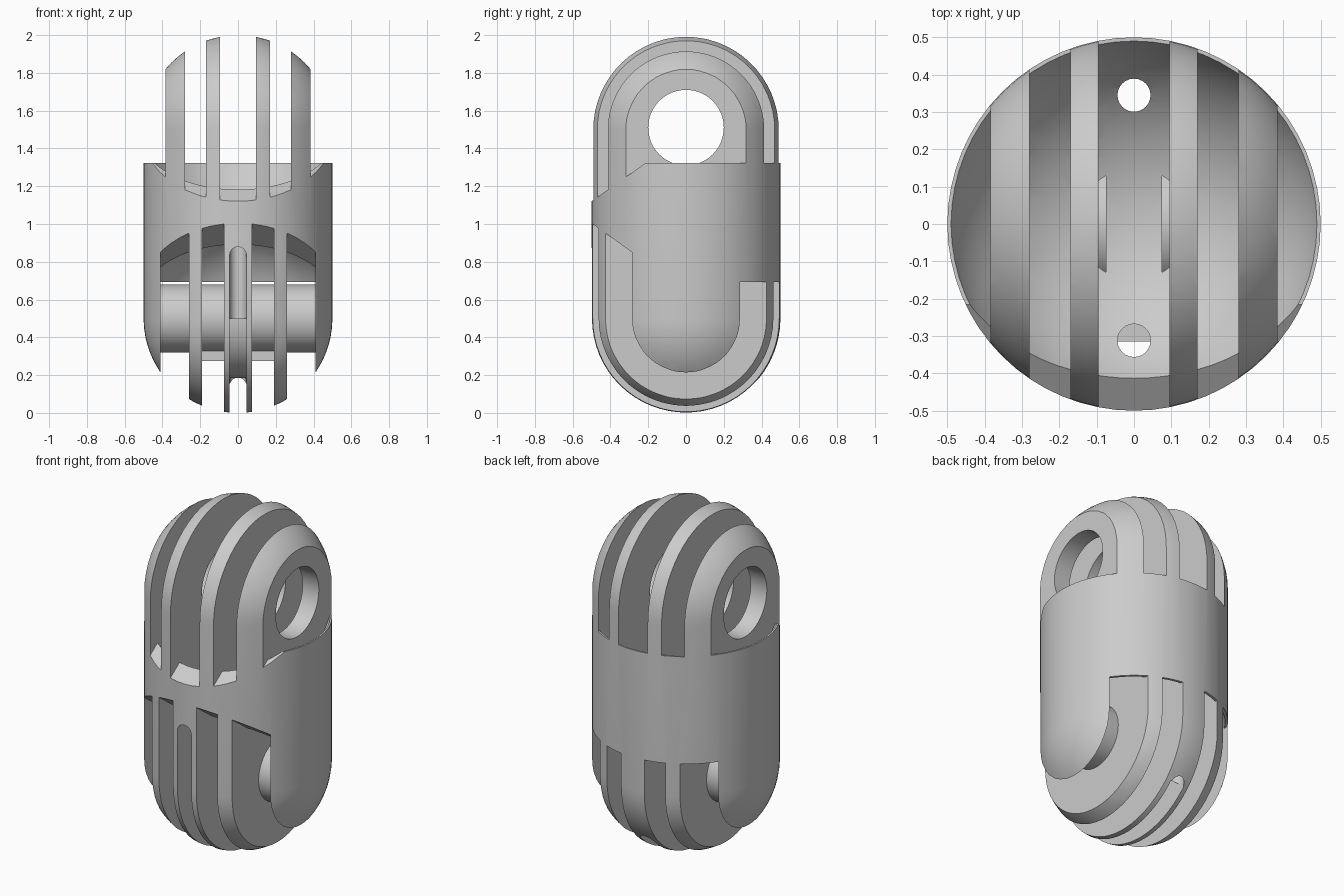
import bpy, bmesh, math
from mathutils import Matrix

if "Cube" in bpy.data.objects:
    bpy.data.objects.remove(bpy.data.objects["Cube"])

R, CLEAR = 0.5, 0.522       # outer radius, clearance radius around each pivot
TOP, BOT = 1.5, 0.5         # pivot heights


def make(name, bm):
    bmesh.ops.recalc_face_normals(bm, faces=bm.faces)
    me = bpy.data.meshes.new(name)
    bm.to_mesh(me)
    bm.free()
    ob = bpy.data.objects.new(name, me)
    bpy.context.collection.objects.link(ob)
    return ob


def box(name, x0, x1, y0, y1, z0, z1):
    bm = bmesh.new()
    m = Matrix.Translation(((x0 + x1) / 2, (y0 + y1) / 2, (z0 + z1) / 2)) @ \
        Matrix.Diagonal((x1 - x0, y1 - y0, z1 - z0, 1))
    bmesh.ops.create_cube(bm, size=1, matrix=m)
    return make(name, bm)


def prism(name, pts, half):
    """Extrude a (y, z) outline along x."""
    bm = bmesh.new()
    f = bm.faces.new([bm.verts.new((-half, y, z)) for y, z in pts])
    ext = bmesh.ops.extrude_face_region(bm, geom=[f])["geom"]
    vs = [g for g in ext if isinstance(g, bmesh.types.BMVert)]
    bmesh.ops.translate(bm, verts=vs, vec=(2 * half, 0, 0))
    return make(name, bm)


def cylinder(name, r, length, loc, axis, seg=48):
    bm = bmesh.new()
    m = Matrix.Translation(loc)
    if axis == "X":
        m = m @ Matrix.Rotation(math.pi / 2, 4, "Y")
    bmesh.ops.create_cone(bm, cap_ends=True, segments=seg, radius1=r, radius2=r,
                          depth=length, matrix=m)
    return make(name, bm)


def boolean(ob, cutter, op="DIFFERENCE"):
    mod = ob.modifiers.new("bool", "BOOLEAN")
    mod.operation, mod.object, mod.solver = op, cutter, "EXACT"
    bpy.context.view_layer.objects.active = ob
    bpy.ops.object.modifier_apply(modifier=mod.name)
    bpy.data.objects.remove(cutter)


def slot_cutter(z, outline, fins):
    """Swept clearance volume around a pivot, leaving the fin ranges solid."""
    bm = bmesh.new()
    bmesh.ops.create_uvsphere(bm, u_segments=64, v_segments=32, radius=CLEAR,
                              matrix=Matrix.Translation((0, 0, z)))
    ob = make("clearance", bm)
    boolean(ob, prism("opening", outline, 0.62), "UNION")
    for x0, x1 in fins:
        boolean(ob, box("fin_slab", x0, x1, -1, 1, -1, 3))
    return ob


# Capsule body: half profile spun around z
bm = bmesh.new()
N = 16
prof = [(R * math.sin(i * math.pi / 2 / N), BOT - R * math.cos(i * math.pi / 2 / N))
        for i in range(N + 1)]
prof += [(r, 2 - z) for r, z in reversed(prof)]
vs = [bm.verts.new((r, 0, z)) for r, z in prof]
es = [bm.edges.new(p) for p in zip(vs, vs[1:])]
bmesh.ops.spin(bm, geom=vs + es, axis=(0, 0, 1), cent=(0, 0, 0), dvec=(0, 0, 0),
               angle=2 * math.pi, steps=64, use_duplicate=False)
bmesh.ops.remove_doubles(bm, verts=bm.verts, dist=1e-4)
body = make("link_body", bm)

# Upper slots leave four fins; sloped at the front for bending
boolean(body, slot_cutter(
    TOP, [(0.61, 1.322), (-0.215, 1.322), (-0.61, 1.043), (-0.61, 2.2), (0.61, 2.2)],
    [(-0.385, -0.28), (-0.17, -0.095), (0.095, 0.17), (0.28, 0.385)]))

# Lower slots leave a centre fin, two thin fins and two side plates
boolean(body, slot_cutter(
    BOT, [(0.61, 0.692), (-0.065, 0.692), (-0.61, 1.083), (-0.61, -0.2), (0.61, -0.2)],
    [(-0.8, -0.41), (-0.26, -0.19), (-0.075, 0.075), (0.19, 0.26), (0.41, 0.8)]))

# Pivot hole through the upper fins
boolean(body, cylinder("pivot_hole", 0.2, 0.9, (0, 0, 1.51), "X"))

# Cord groove round the centre fin, with rounded top end
groove = [(-0.6, 0.835), (-0.31, 0.835)]
for i in range(13):
    a = math.pi + i * math.radians(133) / 12
    groove.append((0.315 * math.cos(a), BOT + 0.315 * math.sin(a)))
groove += [(0.39, 0.13), (0.39, -0.1), (-0.6, -0.1)]
boolean(body, prism("cord_groove", groove, 0.045))
bm = bmesh.new()
bmesh.ops.create_cone(bm, cap_ends=True, segments=24, radius1=0.0445, radius2=0.0445,
                      depth=0.3, matrix=Matrix.Translation((0, -0.45, 0.835)) @
                      Matrix.Rotation(math.pi / 2, 4, "X"))
boolean(body, make("groove_end", bm))

# Vertical cord holes, front and back
boolean(body, cylinder("front_cord_hole", 0.0443, 0.9, (0, -0.312, 0.95), "Z", 24))
boolean(body, cylinder("back_cord_hole", 0.0443, 1.4, (0, 0.345, 0.7), "Z", 24))

# Hinge pin across the lower slots, with a small rib beneath it
pin = cylinder("hinge_pin", 0.18, 0.84, (0, 0, BOT), "X")
for s in (-1, 1):
    x0, x1 = sorted((s * 0.07, s * 0.195))
    box("pin_rib", x0, x1, -0.05, 0.05, 0.275, 0.34)

for ob in (body, pin):
    bpy.ops.object.select_all(action="DESELECT")
    ob.select_set(True)
    bpy.context.view_layer.objects.active = ob
    bpy.ops.object.shade_smooth_by_angle(angle=math.radians(30))
